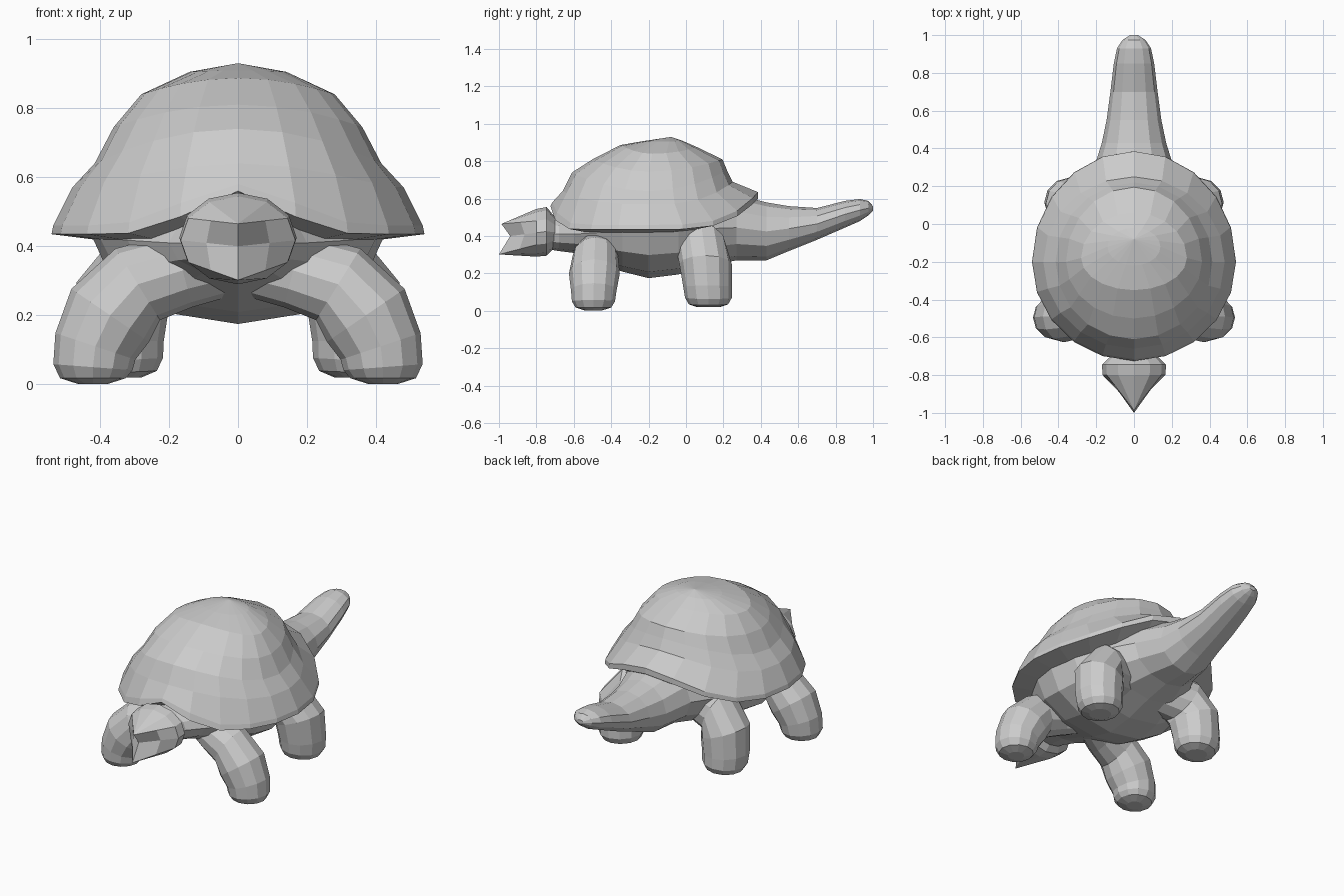
import bpy, bmesh
from math import sin, cos, pi
from mathutils import Vector


def loft(name, rings):
    """Flat-faced skin over rings of equal point count, capped at both ends."""
    bm = bmesh.new()
    rows = [[bm.verts.new(p) for p in r] for r in rings]
    n = len(rows[0])
    for a, b in zip(rows, rows[1:]):
        for i in range(n):
            j = (i + 1) % n
            bm.faces.new((a[i], a[j], b[j], b[i]))
    bm.faces.new(rows[0])
    bm.faces.new(rows[-1])
    bmesh.ops.remove_doubles(bm, verts=bm.verts, dist=0.0005)
    bmesh.ops.recalc_face_normals(bm, faces=bm.faces)
    me = bpy.data.meshes.new(name)
    bm.to_mesh(me)
    bm.free()
    ob = bpy.data.objects.new(name, me)
    bpy.context.collection.objects.link(ob)
    return ob


def section(y, hw, z0, z1, n=12):
    """Upright ellipse across the body at station y."""
    return [Vector((hw * cos(2 * pi * i / n), y,
                    (z0 + z1) / 2 + (z1 - z0) / 2 * sin(2 * pi * i / n))) for i in range(n)]


# Shell: concentric rings (half width, centre y, front y, back y, z front, z side, z back, front/back power)
shell = [
    (0.42, -0.2, -0.62, 0.20, 0.50, 0.42, 0.48, 18, 3),
    (0.54, -0.2, -0.725, 0.385, 0.56, 0.435, 0.60, 18, 4),
    (0.535, -0.2, -0.715, 0.385, 0.58, 0.46, 0.635, 12, 4),
    (0.48, -0.2, -0.66, 0.25, 0.64, 0.57, 0.69, 3, 3),
    (0.415, -0.2, -0.61, 0.22, 0.74, 0.64, 0.75, 2, 2),
    (0.36, -0.2, -0.50, 0.195, 0.81, 0.745, 0.81, 2, 2),
    (0.28, -0.18, -0.35, 0.06, 0.887, 0.84, 0.875, 2, 2),
    (0.14, -0.12, -0.22, -0.02, 0.909, 0.905, 0.91, 2, 2),
    (0.0, -0.08, -0.08, -0.08, 0.93, 0.93, 0.93, 2, 2),
]
rings = []
for hw, yc, yf, yb, zf, zs, zb, pf, pb in shell:
    ring = []
    for i in range(20):
        a = 2 * pi * i / 20
        s = sin(a)
        end, ze, p = (yb, zb, pb) if s > 0 else (yf, zf, pf)
        ring.append(Vector((hw * cos(a), yc + (end - yc) * abs(s), zs + (ze - zs) * abs(s) ** p)))
    rings.append(ring)
loft("shell", rings)

# Neck, belly and tail in one skin: (y, half width, bottom z, top z)
body = [
    (-0.74, 0.12, 0.33, 0.50), (-0.68, 0.13, 0.32, 0.50), (-0.60, 0.20, 0.31, 0.51),
    (-0.48, 0.32, 0.265, 0.57), (-0.34, 0.40, 0.21, 0.64), (-0.20, 0.42, 0.175, 0.67),
    (-0.04, 0.39, 0.195, 0.66), (0.12, 0.31, 0.24, 0.64), (0.27, 0.22, 0.27, 0.62),
    (0.43, 0.17, 0.27, 0.58), (0.55, 0.145, 0.32, 0.56), (0.70, 0.125, 0.38, 0.55),
    (0.85, 0.107, 0.445, 0.588), (0.93, 0.09, 0.48, 0.598), (0.975, 0.06, 0.51, 0.588),
    (1.0, 0.02, 0.535, 0.56),
]
loft("body_and_tail", [section(*b) for b in body])

# Head with an open beak: rings converge on upper tip, mouth centre and lower tip
upper, mouth, lower = Vector((0, -0.987, 0.465)), Vector((0, -0.94, 0.40)), Vector((0, -1.0, 0.302))
base = section(-0.80, 0.166, 0.29, 0.545)
head = [section(-0.70, 0.125, 0.34, 0.50), section(-0.745, 0.17, 0.295, 0.555), base]
for t in (0.45, 1.0):
    ring = []
    for i, p in enumerate(base):
        s = sin(2 * pi * i / 12)
        target = upper if s > 0.1 else lower if s < -0.1 else mouth
        ring.append(p.lerp(target, t))
    head.append(ring)
loft("head", head)

# Legs: tubes along a bent path of (x, y, z, radius), mirrored left and right
front_leg = [(0.02, -0.40, 0.36, 0.10), (0.16, -0.46, 0.33, 0.11), (0.29, -0.485, 0.29, 0.122),
             (0.37, -0.49, 0.20, 0.136), (0.413, -0.493, 0.11, 0.122), (0.42, -0.495, 0.05, 0.115),
             (0.42, -0.495, 0.018, 0.095), (0.42, -0.495, 0.002, 0.045)]
back_leg = [(0.05, 0.03, 0.38, 0.12), (0.27, 0.08, 0.345, 0.135), (0.335, 0.105, 0.25, 0.14),
            (0.345, 0.115, 0.13, 0.13), (0.342, 0.12, 0.07, 0.125), (0.34, 0.12, 0.035, 0.105),
            (0.34, 0.12, 0.02, 0.06)]
for name, path in (("front_leg", front_leg), ("back_leg", back_leg)):
    for side, label in ((1, "left"), (-1, "right")):
        pts = [Vector(p[:3]) for p in path]
        rings = []
        for k, c in enumerate(pts):
            d = pts[min(k + 1, len(pts) - 1)] - pts[max(k - 1, 0)]
            across = Vector((-d.z, 0, d.x)).normalized()
            r = path[k][3]
            ring = [c + across * r * cos(pi * i / 6) + Vector((0, r * sin(pi * i / 6), 0))
                    for i in range(12)]
            rings.append([Vector((v.x * side, v.y, max(v.z, 0))) for v in ring])
        loft(f"{name}_{label}", rings)
